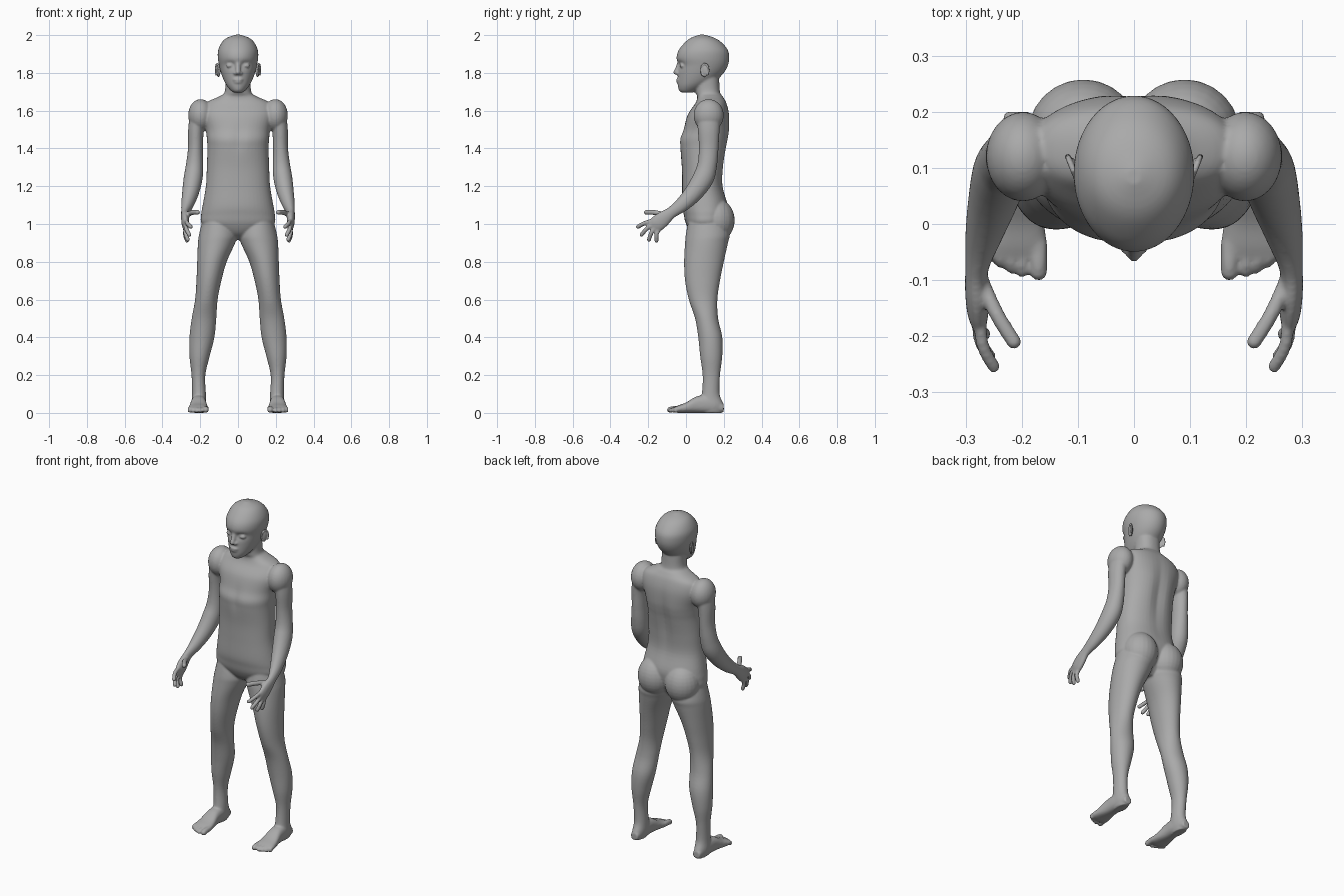
import bpy
import bmesh
from math import sin, cos, pi, exp, copysign
from mathutils import Vector, Matrix

cube = bpy.data.objects.get("Cube")
if cube:
    bpy.data.objects.remove(cube, do_unlink=True)

grey = bpy.data.materials.new("matte grey")
grey.use_nodes = True
colour = (.4, .4, .4, 1)
grey.diffuse_color = colour
shader = next(n for n in grey.node_tree.nodes if n.type == "BSDF_PRINCIPLED")
shader.inputs["Base Color"].default_value = colour
SIDES = 48


def spline(rows, steps=5):
    """Smoothly interpolate rows of numbers."""
    rows = [Vector(r) for r in rows]
    result = []
    for i in range(len(rows) - 1):
        a, b = rows[max(i - 1, 0)], rows[i]
        c, d = rows[i + 1], rows[min(i + 2, len(rows) - 1)]
        for k in range(steps):
            t = k / steps
            m, n = (c - a) / 2, (d - b) / 2
            result.append(b + m * t + (3 * (c - b) - 2 * m - n) * t * t
                          + (2 * (b - c) + m + n) * t * t * t)
    return result + [rows[-1]]


def skin(bm, rings):
    """Bridge rings of points and close both ends."""
    loops = [[bm.verts.new(p) for p in ring] for ring in rings]
    for low, high in zip(loops, loops[1:]):
        for i in range(len(low)):
            j = (i + 1) % len(low)
            bm.faces.new((low[i], low[j], high[j], high[i]))
    bm.faces.new(loops[0][::-1])
    bm.faces.new(loops[-1])
    return [v for loop in loops for v in loop]


def loft(bm, rows, power=1.0, along_y=False):
    """Rows give position, then both limits on each cross axis."""
    rings = []
    for t, a, b, c, d in spline(rows):
        ring = []
        for i in range(SIDES):
            u, v = cos(2 * pi * i / SIDES), sin(2 * pi * i / SIDES)
            u, v = (copysign(abs(w) ** power, w) for w in (u, v))
            p, q = (a + b + (b - a) * u) / 2, (c + d + (d - c) * v) / 2
            ring.append((p, t, q) if along_y else (p, q, t))
        rings.append(ring)
    return skin(bm, rings)


def centred(rows):
    return [(z, -w, w, front, back) for z, w, front, back in rows]


def blob(bm, centre, size, turn=0):
    matrix = Matrix.Translation(centre) @ Matrix.Rotation(turn, 4, "Z") @ Matrix.Diagonal((*size, 1))
    bmesh.ops.create_uvsphere(bm, u_segments=24, v_segments=16, radius=1, matrix=matrix)


def tube(bm, rows):
    """Rows give a path point, the sideways radius and the other radius."""
    path = spline(rows)
    rings = []
    for i, row in enumerate(path):
        ahead, behind = path[min(i + 1, len(path) - 1)], path[max(i - 1, 0)]
        way = (Vector(ahead[:3]) - Vector(behind[:3])).normalized()
        up = way.cross(Vector((1, 0, 0))).normalized()
        side = up.cross(way)
        rings.append([Vector(row[:3]) + side * row[3] * cos(2 * pi * k / 24)
                      + up * row[4] * sin(2 * pi * k / 24) for k in range(24)])
    skin(bm, rings)


def digit(bm, points, radius):
    """A finger or toe with a rounded tip."""
    tube(bm, [(*p, radius, radius) for p in points])
    blob(bm, points[-1], (radius,) * 3)


def dent(verts, centre, reach, push):
    for v in verts:
        off = sum(((a - b) / r) ** 2 for a, b, r in zip(v.co, centre, reach))
        v.co.y += push * exp(-off)


def finish(bm, name):
    bmesh.ops.recalc_face_normals(bm, faces=bm.faces)
    mesh = bpy.data.meshes.new(name)
    bm.to_mesh(mesh)
    bm.free()
    mesh.materials.append(grey)
    mesh.polygons.foreach_set("use_smooth", [True] * len(mesh.polygons))
    obj = bpy.data.objects.new(name, mesh)
    bpy.context.scene.collection.objects.link(obj)
    return obj


body = bmesh.new()

# Leg, from hip to sole
loft(body, [(1.05, .03, .18, .02, .2), (.95, .004, .205, 0, .23), (.9, .015, .212, -.005, .222),
            (.8, .06, .216, -.01, .2), (.7, .088, .22, -.005, .18), (.6, .108, .227, .015, .166),
            (.5, .115, .245, .048, .17), (.4, .125, .257, .065, .192), (.3, .15, .257, .075, .192),
            (.2, .173, .246, .088, .18), (.1, .17, .243, .083, .178), (.04, .17, .245, .06, .2),
            (0, .18, .235, .08, .19)])

# Foot and toes
loft(body, [(.2, .185, .23, .005, .045), (.13, .17, .245, 0, .09), (.06, .168, .25, 0, .088),
            (0, .16, .26, 0, .055), (-.04, .155, .266, 0, .04), (-.062, .16, .262, .004, .03)],
     power=.8, along_y=True)
for x, y, r in ((.17, -.085, .016), (.199, -.085, .011), (.219, -.078, .011),
                (.238, -.068, .011), (.256, -.055, .011)):
    digit(body, [(x, -.03, .022), (x, y / 2 - .025, .02), (x, y, r)], r)

# Buttock and shoulder masses
blob(body, (.09, .158, 1.02), (.1, .1, .115))
blob(body, (.198, .12, 1.575), (.066, .08, .086))

# Arm and palm
tube(body, [(.205, .12, 1.58, .05, .065), (.222, .12, 1.5, .042, .058), (.225, .12, 1.4, .04, .052),
            (.23, .112, 1.31, .046, .052), (.238, .09, 1.24, .05, .056), (.252, .04, 1.165, .044, .049),
            (.268, -.02, 1.103, .033, .039), (.28, -.078, 1.06, .021, .031),
            (.28, -.12, 1.028, .021, .041), (.278, -.155, 1, .019, .043), (.275, -.18, .982, .012, .035)])

# Fingers and thumb
for base, tip in (((.275, -.175, 1.018), (.25, -.254, .985)), ((.278, -.172, 1), (.258, -.235, .943)),
                  ((.279, -.162, .982), (.266, -.196, .917)), ((.278, -.145, .97), (.27, -.156, .912))):
    middle = (Vector(base) + Vector(tip)) / 2 + Vector((.006, -.005, .003))
    digit(body, [base, middle, tip], .0115)
digit(body, [(.272, -.1, 1.045), (.245, -.16, 1.06), (.214, -.21, 1.062)], .0135)

# Eyelid and nostril wing
blob(body, (.042, -.021, 1.838), (.021, .013, .011))
blob(body, (.013, -.044, 1.798), (.011, .012, .01))

# Repeat the side parts on the right
copy = bmesh.ops.duplicate(body, geom=body.verts[:] + body.edges[:] + body.faces[:])["geom"]
for v in copy:
    if isinstance(v, bmesh.types.BMVert):
        v.co.x = -v.co.x

# Torso and neck
torso = loft(body, centred([
    (.915, .03, .08, .15), (.95, .11, .03, .18), (1, .19, 0, .21), (1.05, .195, -.012, .222),
    (1.1, .187, -.02, .222), (1.2, .17, -.02, .196), (1.3, .165, -.022, .2), (1.4, .162, -.032, .216),
    (1.45, .165, -.034, .226), (1.5, .17, -.015, .232), (1.58, .19, .01, .23), (1.64, .17, .05, .215),
    (1.675, .1, .06, .195), (1.7, .07, .05, .18), (1.78, .068, .045, .175)]), power=.88)
dent(torso, (0, .23, 1.38), (.035, .08, .17), -.014)
dent(torso, (0, -.03, 1.45), (.03, .05, .07), .008)

# Head
head = loft(body, centred([
    (1.695, .02, -.02, .03), (1.705, .036, -.036, .06), (1.73, .058, -.043, .11),
    (1.76, .075, -.044, .16), (1.8, .09, -.043, .2), (1.84, .1, -.042, .222), (1.88, .107, -.05, .229),
    (1.92, .105, -.039, .222), (1.96, .087, -.007, .19), (1.985, .06, .025, .152),
    (2.002, .014, .07, .1)]))
for side in (-1, 1):
    dent(head, (side * .04, -.03, 1.842), (.024, .05, .017), .014)

# Nose and lips
digit(body, [(0, -.034, 1.852), (0, -.044, 1.825), (0, -.055, 1.803)], .0125)
blob(body, (0, -.041, 1.764), (.027, .012, .007))
blob(body, (0, -.039, 1.751), (.023, .012, .008))

# Fuse everything into one smooth skin
skin_object = finish(body, "body")
fuse = skin_object.modifiers.new("fuse", "REMESH")
fuse.mode = "VOXEL"
fuse.voxel_size = .0055
fuse.use_smooth_shade = True
relax = skin_object.modifiers.new("relax", "SMOOTH")
relax.factor = .5
relax.iterations = 5

# Ears: a thin shell with a raised rim
for side, name in ((1, "left_ear"), (-1, "right_ear")):
    ear = bmesh.new()
    blob(ear, (side * .104, .098, 1.812), (.009, .021, .034), -side * .4)
    rim = []
    for k in range(9):
        a = -.7 + k * .62
        y = .1 + .02 * cos(a)
        rim.append((side * (.11 + .4 * (y - .1)), y, 1.814 + .034 * sin(a)))
    for p, q in zip(rim, rim[1:]):
        for t in (0, .33, .67):
            blob(ear, Vector(p).lerp(Vector(q), t), (.0055,) * 3)
    ear_object = finish(ear, name)
    melt = ear_object.modifiers.new("melt", "REMESH")
    melt.mode = "VOXEL"
    melt.voxel_size = .0025
    melt.use_smooth_shade = True
    ease = ear_object.modifiers.new("ease", "SMOOTH")
    ease.iterations = 3
